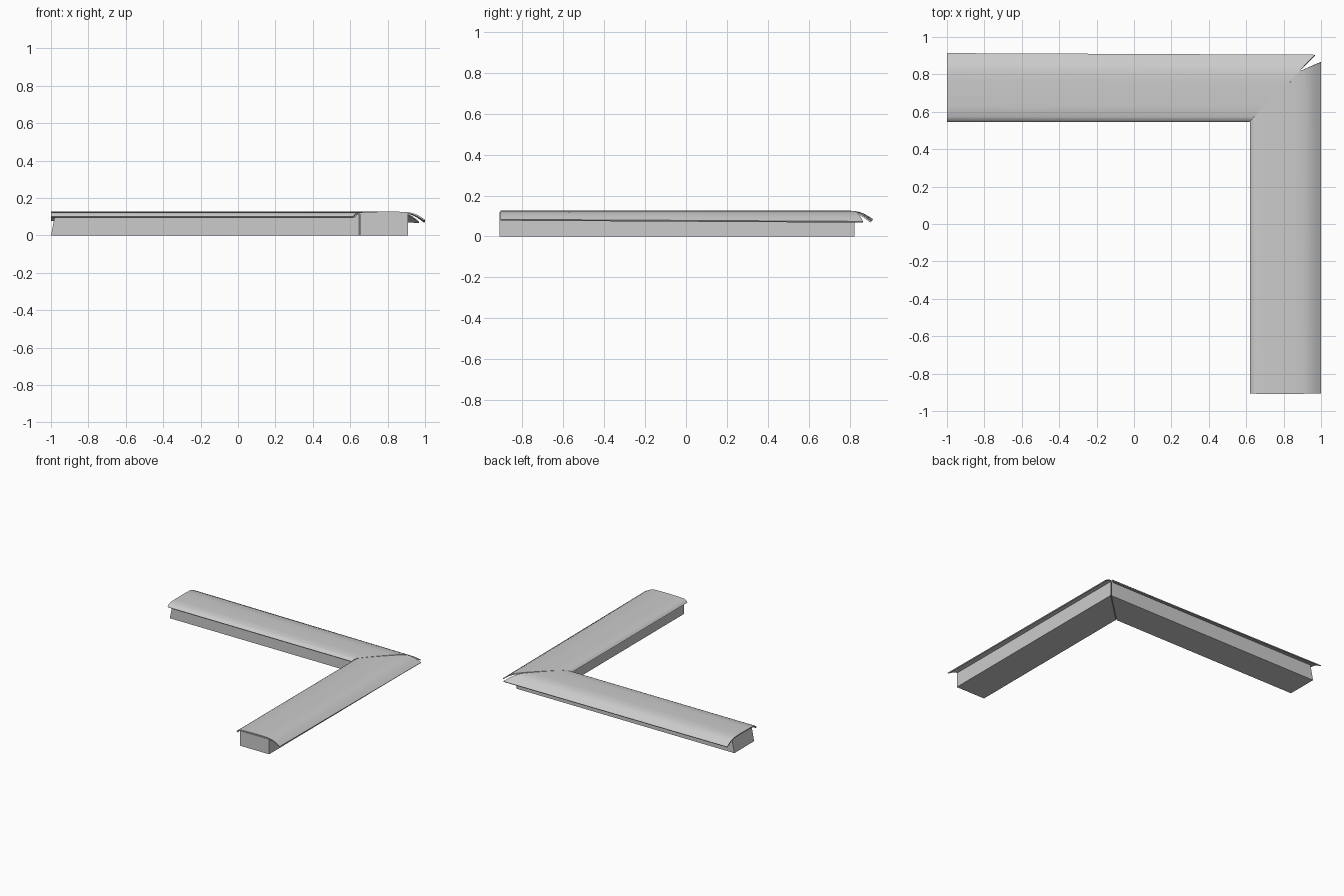
import bpy, bmesh, math

if "Cube" in bpy.data.objects:
    bpy.data.objects.remove(bpy.data.objects["Cube"], do_unlink=True)

grey = bpy.data.materials.new("plain grey")
grey.use_nodes = True
colour = (0.6, 0.6, 0.6, 1)
grey.diffuse_color = colour
grey.node_tree.nodes["Principled BSDF"].inputs["Base Color"].default_value = colour


def loft(name, start, end, closed):
    """Bridge two matching outlines; closed outlines become capped solids."""
    bm = bmesh.new()
    a = [bm.verts.new(p) for p in start]
    b = [bm.verts.new(p) for p in end]
    n = len(a)
    for i in range(n if closed else n - 1):
        j = (i + 1) % n
        bm.faces.new((a[i], a[j], b[j], b[i]))
    if closed:
        bm.faces.new(a)
        bm.faces.new(b)
        bmesh.ops.recalc_face_normals(bm, faces=bm.faces)
    else:
        bm.normal_update()
        if sum(f.normal.z for f in bm.faces) < 0:
            bmesh.ops.reverse_faces(bm, faces=bm.faces)
    mesh = bpy.data.meshes.new(name)
    bm.to_mesh(mesh)
    bm.free()
    mesh.materials.append(grey)
    obj = bpy.data.objects.new(name, mesh)
    bpy.context.collection.objects.link(obj)
    return obj


def finish_sheet(obj):
    """Thicken a cap downward and smooth its rounded section."""
    bpy.ops.object.select_all(action="DESELECT")
    obj.select_set(True)
    bpy.context.view_layer.objects.active = obj
    mod = obj.modifiers.new("thickness", "SOLIDIFY")
    mod.thickness = 0.008
    mod.offset = -1
    bpy.ops.object.modifier_apply(modifier=mod.name)
    bpy.ops.object.shade_smooth_by_angle(angle=math.radians(40))


def mitre(u, points):
    """Piecewise linear mitre position at distance u across the cap."""
    for (u0, v0), (u1, v1) in zip(points, points[1:]):
        if u <= u1:
            return v0 + (v1 - v0) * (u - u0) / (u1 - u0)
    return points[-1][1]


# Cap section: distance from the inner edge, height
section = [(0, 0.1), (0.01, 0.113), (0.03, 0.123), (0.09, 0.126), (0.16, 0.127),
           (0.23, 0.127), (0.285, 0.125), (0.315, 0.119), (0.34, 0.109),
           (0.36, 0.097), (0.38, 0.084)]


def droop(u, z):
    """The outer lip hangs a little lower at the corner."""
    return z - 0.01 * max(0, (u - 0.285) / 0.095)


# Side arm: cap and block
side_mitre = [(0, 0.55), (0.285, 0.825), (0.38, 0.865)]
finish_sheet(loft("side_cap",
                  [(0.62 + u, -0.905, z) for u, z in section],
                  [(0.62 + u, mitre(u, side_mitre), droop(u, z)) for u, z in section],
                  False))
block = [(0, 0), (1, 0), (1, 0.119), (0, 0.119)]
loft("side_block",
     [(0.653 + 0.257 * t, -0.91, z) for t, z in block],
     [(0.653 + 0.257 * t, 0.575 + 0.248 * t, z) for t, z in block], True)

# Back arm: cap and block, with a leaning free end
back_mitre = [(0, 0.615), (0.36, 0.968)]
finish_sheet(loft("back_cap",
                  [(-1, 0.545 + u * 0.97, z) for u, z in section],
                  [(mitre(u * 0.947, back_mitre), 0.545 + u * 0.947, droop(u, z))
                   for u, z in section], False))
loft("back_block",
     [(-1 + 0.2 * z, 0.575 + 0.248 * t, z) for t, z in block],
     [(0.648 + 0.257 * t, 0.575 + 0.248 * t, z) for t, z in block], True)
